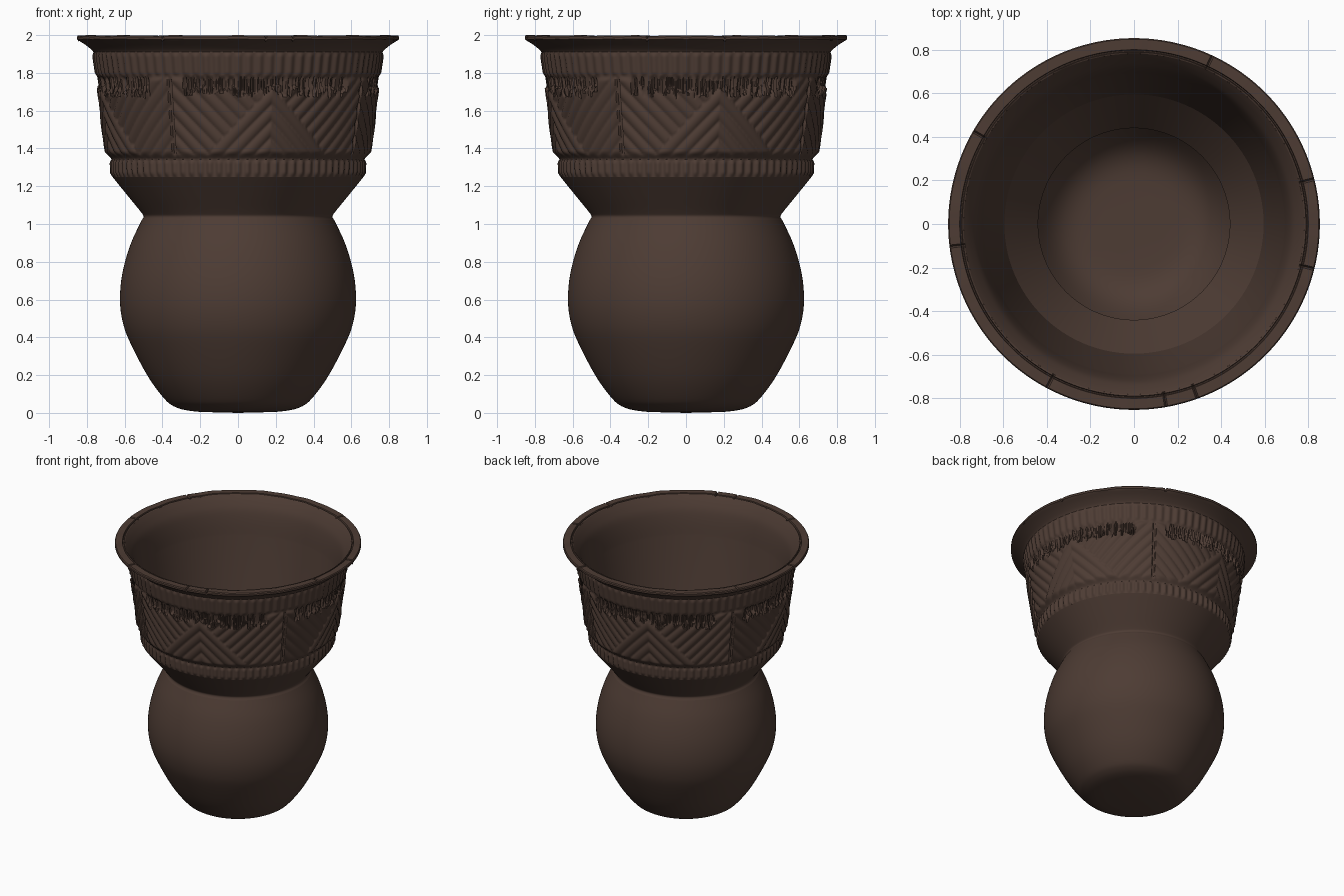
import bpy, bmesh, math, random

random.seed(4)
cube = bpy.data.objects.get("Cube")
if cube:
    bpy.data.objects.remove(cube, do_unlink=True)

clay = bpy.data.materials.new("dark_brown_clay")
clay.use_nodes = True
COLOR = (0.075, 0.045, 0.034, 1)
clay.diffuse_color = COLOR
bsdf = clay.node_tree.nodes["Principled BSDF"]
bsdf.inputs["Base Color"].default_value = COLOR
bsdf.inputs["Roughness"].default_value = 0.8


def spline(pts, steps):
    """Smooth curve through the profile points (Catmull-Rom)."""
    ext = [pts[0]] + pts + [pts[-1]]
    out = []
    for i in range(len(pts) - 1):
        a, b, c, d = ext[i:i + 4]
        for k in range(steps):
            t = k / steps
            out.append(tuple(
                b[j] + 0.5 * t * (c[j] - a[j] + t * (2 * a[j] - 5 * b[j] + 4 * c[j] - d[j]
                                  + t * (3 * (b[j] - c[j]) + d[j] - a[j])))
                for j in (0, 1)))
    return out + [pts[-1]]


def lathe(name, profile, segs, relief=None, angle=50):
    """Spin an (r, z) profile; relief(degrees, r, z) returns an offset (dr, dz)."""
    bm = bmesh.new()
    rings = []
    for r, z in profile:
        if r < 0.001:
            rings.append([bm.verts.new((0, 0, z))] * segs)
            continue
        ring = []
        for i in range(segs):
            a = math.tau * i / segs
            dr, dz = relief(math.degrees(a), r, z) if relief else (0, 0)
            ring.append(bm.verts.new(((r + dr) * math.cos(a), (r + dr) * math.sin(a), z + dz)))
        rings.append(ring)
    for lo, hi in zip(rings, rings[1:]):
        for i in range(segs):
            j = (i + 1) % segs
            quad = list(dict.fromkeys((lo[i], lo[j], hi[j], hi[i])))
            bm.faces.new(quad)
    mesh = bpy.data.meshes.new(name)
    bm.to_mesh(mesh)
    bm.free()
    mesh.materials.append(clay)
    ob = bpy.data.objects.new(name, mesh)
    bpy.context.collection.objects.link(ob)
    bpy.ops.object.select_all(action="DESELECT")
    ob.select_set(True)
    bpy.context.view_layer.objects.active = ob
    bpy.ops.object.shade_smooth_by_angle(angle=math.radians(angle))
    return ob


# Round lower body with a small flat foot
body = [(0.2, 0.005), (0.28, 0.015), (0.34, 0.035), (0.39, 0.075), (0.475, 0.19),
        (0.57, 0.37), (0.61, 0.48), (0.625, 0.6), (0.612, 0.74), (0.57, 0.89), (0.51, 1.02)]
lathe("lower_body", [(0, 0.0)] + spline(body, 4), 160)

# Pinched neck flaring to the collar
lathe("neck", spline([(0.51, 1.02), (0.5, 1.04), (0.515, 1.065), (0.58, 1.145),
                      (0.645, 1.225), (0.665, 1.25)], 4), 160)

# Collar relief: fluted borders, a zigzag frieze and vertical scratches
SLOPE, APEX = 0.0129, 1.72
scratch = {i: random.choice((0, 0, 0.008, 0.014, 0.018)) for i in range(720)}
foot = {i: random.uniform(1.67, 1.73) for i in range(720)}


def fade(z, lo, hi, soft=0.02):
    return max(0, min(1, (z - lo) / soft, (hi - z) / soft))


def ridges(u, spacing):
    return abs(math.sin(math.pi * u / spacing)) ** 0.7


def collar_relief(deg, r, z):
    flutes = 0.5 + 0.5 * math.cos(math.radians(deg * 84))
    if z < 1.345:
        return 0.012 * flutes * fade(z, 1.25, 1.345), 0
    if z > 1.78:
        return 0.010 * flutes * fade(z, 1.78, 1.91), 0
    t = (deg + 90 - 14 + 43) % 90 - 43
    rise = SLOPE * abs(t)
    inside = z + rise < APEX
    seam = min(abs(t + 43), abs(t - 47)) < 0.8
    i = round(deg * 2) % 720
    if not inside and abs(t) < 37 and z > foot[i]:
        return -scratch[i] * fade(z, foot[i], 1.78, 0.01), 0
    if inside:
        d = 0.006 + 0.013 * ridges(APEX - z - rise, 0.088)
    else:
        d = 0.013 * ridges(z - rise - 1.2, 0.088)
    if seam:
        d = -0.003
    return d * fade(z, 1.36, 1.78), 0


collar_base = [(0.665, 1.25), (0.668, 1.345), (0.684, 1.36), (0.745, 1.78), (0.765, 1.91)]


def collar_radius(z):
    for (r0, z0), (r1, z1) in zip(collar_base, collar_base[1:]):
        if z <= z1 + 1e-6:
            return r0 + (r1 - r0) * (z - z0) / (z1 - z0)
    return collar_base[-1][0]


ROWS = 72
heights = [1.25 + 0.66 * k / ROWS for k in range(ROWS + 1)]
lathe("patterned_collar", [(collar_radius(z), z) for z in heights], 720, collar_relief)

# Flared rim with small cracks and a scored line round the mouth
CRACKS = (14, 65, 150, 187, 242, 280, 290, 346)


def rim_relief(deg, r, z):
    if z < 1.98 or r < 0.785:
        return 0, 0
    cracked = any(abs(deg - c) < 0.3 for c in CRACKS)
    wave = 0.002 * math.sin(math.radians(deg * 23)) * math.sin(math.radians(deg * 7))
    return 0, -0.002 + wave - (0.012 if cracked else 0)


flare = spline([(0.765, 1.91), (0.778, 1.925), (0.81, 1.95), (0.845, 1.972)], 3)
top = [(0.853, 1.98), (0.853, 1.993), (0.848, 2.0), (0.8, 2.0), (0.797, 1.988),
       (0.792, 1.988), (0.789, 1.998), (0.782, 1.992)]
lathe("flared_rim", flare + top, 720, rim_relief, 35)

# Hollow inside: mouth, cone down to the neck, then the round chamber
mouth = spline([(0.782, 1.992), (0.755, 1.955), (0.725, 1.9), (0.705, 1.82), (0.69, 1.72)], 4)
lathe("inner_wall", mouth + [(0.595, 1.25), (0.44, 1.045)], 160, angle=25)
chamber = [(0.44, 1.045), (0.5, 0.92), (0.55, 0.78), (0.565, 0.6), (0.53, 0.42),
           (0.44, 0.24), (0.36, 0.13), (0.27, 0.08), (0.15, 0.07)]
lathe("inner_chamber", spline(chamber, 4) + [(0, 0.07)], 160)
